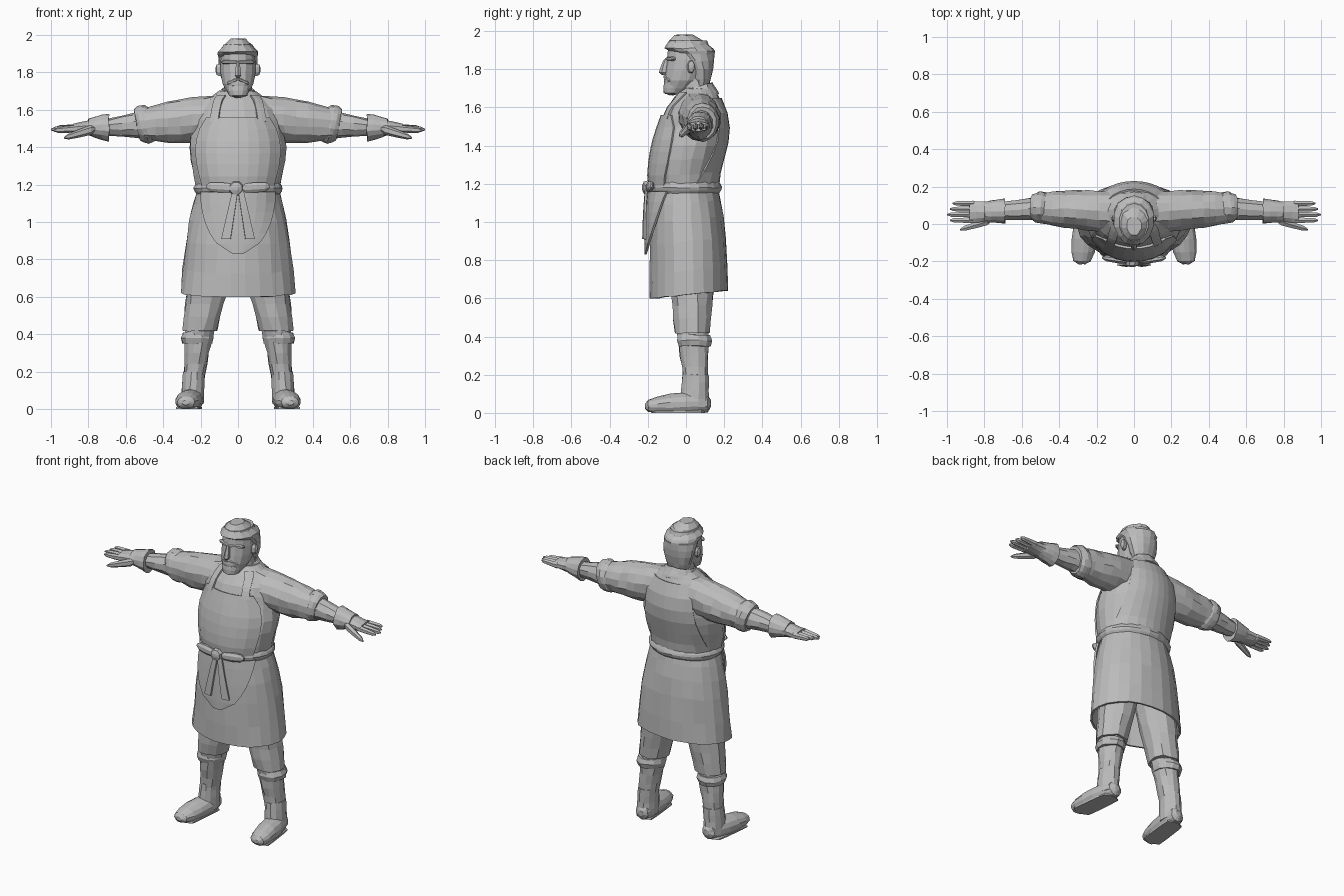
import bpy, bmesh, math, random
from mathutils import Vector

random.seed(4)
if "Cube" in bpy.data.objects:
    bpy.data.objects.remove(bpy.data.objects["Cube"])

clay = bpy.data.materials.new("plain grey")
clay.use_nodes = True
grey = (.5, .5, .5, 1)
clay.diffuse_color = grey
clay.node_tree.nodes["Principled BSDF"].inputs["Base Color"].default_value = grey


def make(name, verts, faces, mirror=False, thickness=0):
    """Turn vertices and faces into a flat shaded object."""
    mesh = bpy.data.meshes.new(name)
    mesh.from_pydata(verts, [], faces)
    bm = bmesh.new()
    bm.from_mesh(mesh)
    bmesh.ops.recalc_face_normals(bm, faces=bm.faces)
    bm.to_mesh(mesh)
    bm.free()
    mesh.materials.append(clay)
    obj = bpy.data.objects.new(name, mesh)
    bpy.context.collection.objects.link(obj)
    if thickness:
        obj.modifiers.new("thickness", "SOLIDIFY").thickness = thickness
    if mirror:
        obj.modifiers.new("mirror", "MIRROR")


def skin(name, axis, sections, sides=14, rough=0, lean=0, mirror=False, hollow=False):
    """Skin oval sections (x, y, z, radius, radius) stacked along an axis."""
    u, v = [k for k in range(3) if k != axis]
    verts, faces = [], []
    for section in sections:
        for i in range(sides):
            angle = math.tau * (i + .5) / sides
            point = Vector(section[:3])
            point[u] += section[3] * math.cos(angle)
            point[v] += section[4] * math.sin(angle)
            point[axis] += lean * (point[v] - section[v])
            point += Vector([random.uniform(-rough, rough) for _ in point])
            point.z = max(point.z, 0)
            verts.append(point)
    for start in range(0, len(verts) - sides, sides):
        for i in range(sides):
            j = (i + 1) % sides
            faces.append((start + i, start + j, start + sides + j, start + sides + i))
    if not hollow:
        faces += [range(sides), range(len(verts) - sides, len(verts))]
    make(name, verts, faces, mirror, thickness=.012 if hollow else 0)


def tube(name, start, end, start_size, end_size, bulge=0, blunt=0, steps=4, mirror=True, **style):
    """Tapered limb from start to end; blunt rounds off both ends."""
    a, b = Vector(start), Vector(end)
    axis = max(range(3), key=lambda k: abs(b[k] - a[k]))
    sections = []
    for i in range(steps + 1):
        t = i / steps
        if blunt:
            t = (1 - math.cos(math.pi * t)) / 2
        swell = bulge * math.sin(math.pi * t)
        scale = max(.3, (1 - abs(2 * t - 1) ** blunt) ** (1 / blunt)) if blunt else 1
        radii = [(p + (q - p) * t + swell) * scale for p, q in zip(start_size, end_size)]
        sections.append((*a.lerp(b, t), *radii))
    skin(name, axis, sections, mirror=mirror, **style)


def level(height, half_width, front, back):
    return (0, (front + back) / 2, height, half_width, (back - front) / 2)


def smooth(levels):
    """Ease a curve through the given levels."""
    result = []
    for i in range(len(levels) - 1):
        quad = [levels[max(i - 1, 0)], levels[i], levels[i + 1], levels[min(i + 2, len(levels) - 1)]]
        for t in (0, .5):
            result.append([b + t / 2 * (c - a + t * (2 * a - 5 * b + 4 * c - d + t * (3 * b - 3 * c + d - a)))
                           for a, b, c, d in zip(*quad)])
    return result + [list(levels[-1])]


def depth(body, x, z, side):
    """Where the surface of a body lies in y; side -1 is the front."""
    rows = sorted(body, key=lambda row: row[2])
    z = min(max(z, rows[0][2]), rows[-1][2])
    for low, high in zip(rows, rows[1:]):
        if low[2] <= z <= high[2]:
            t = (z - low[2]) / (high[2] - low[2])
            _, middle, _, wide, deep = [p + (q - p) * t for p, q in zip(low, high)]
            return middle + side * deep * math.sqrt(1 - min(abs(x / wide), .98) ** 2)


def panel(name, body, top, bottom, half_width, middle=lambda t: 0, side=-1, lift=.014, columns=8, mirror=False):
    """Cloth lying on a body, shaped by rules that run from top (t = 0) to bottom (t = 1)."""
    rows, verts, faces = 7, [], []
    for r in range(rows):
        t = r / (rows - 1)
        z = top + (bottom - top) * t
        for c in range(columns + 1):
            x = middle(t) + half_width(t) * (2 * c / columns - 1)
            verts.append((x, depth(body, x, z, side) + side * lift, z))
    row = columns + 1
    for k in range(len(verts) - row):
        if k % row < columns:
            faces.append((k, k + 1, k + row + 1, k + row))
    make(name, verts, faces, mirror, thickness=.012)


# torso and skirt
torso = smooth([
    level(height=1.1, half_width=.21, front=-.17, back=.16),
    level(height=1.25, half_width=.24, front=-.19, back=.17),
    level(height=1.4, half_width=.26, front=-.17, back=.21),
    level(height=1.5, half_width=.24, front=-.14, back=.22),
    level(height=1.6, half_width=.22, front=-.1, back=.2),
    level(height=1.7, half_width=.1, front=-.02, back=.15)])
skin("shirt_body", 2, torso, sides=20, rough=.003)
skirt = smooth([
    level(height=1.2, half_width=.21, front=-.17, back=.16),
    level(height=1.1, half_width=.24, front=-.18, back=.18),
    level(height=.9, half_width=.28, front=-.19, back=.21),
    level(height=.62, half_width=.31, front=-.19, back=.22)])
skin("apron_skirt", 2, skirt, sides=24, rough=.004, lean=.1, hollow=True)

# apron cloth
panel("apron_bib", torso, top=1.56, bottom=1.18, half_width=lambda t: .17 + .05 * math.sin(math.pi * t ** .8) + .02 * t)
panel("vest_back", torso, top=1.65, bottom=1.18, half_width=lambda t: .15 + .07 * t, side=1, lift=.01)
panel("shoulder_strap", torso, top=1.68, bottom=1.54, half_width=lambda t: .022,
      middle=lambda t: .09 + .04 * math.sqrt(t), columns=2, mirror=True)
panel("folded_front_cloth", skirt, top=1.16, bottom=.83, lift=.028,
      half_width=lambda t: .2 * math.sqrt(1.02 - t * t))

# belt, knot and hanging tails
tube("belt", (0, -.006, 1.15), (0, -.006, 1.21), (.225, .18), (.225, .18), bulge=.015, mirror=False, sides=24, rough=.002)
tube("belt_knot", (-.01, -.23, 1.18), (-.01, -.17, 1.18), (.04, .04), (.04, .04), blunt=3, mirror=False, sides=8)
tube("belt_loop", (.02, -.2, 1.18), (.17, -.18, 1.19), (.02, .03), (.02, .03), blunt=3, sides=8)
for name, slide in (("right", -.05), ("left", .05)):
    panel("belt_tail_" + name, skirt, top=1.17, bottom=.91, half_width=lambda t: .015 + .01 * t,
          middle=lambda t: slide * (.3 + t) , columns=2, lift=.042)

# neck and collar
tube("neck", (0, .06, 1.6), (0, .04, 1.78), (.09, .09), (.07, .07), mirror=False)
tube("collar", (0, .055, 1.64), (0, .06, 1.71), (.14, .12), (.085, .08), mirror=False, lean=.25, rough=.003, hollow=True)

# head and hair
skin("head", 2, smooth([
    level(height=1.67, half_width=.04, front=-.11, back=0),
    level(height=1.74, half_width=.085, front=-.115, back=.09),
    level(height=1.85, half_width=.097, front=-.1, back=.14),
    level(height=1.95, half_width=.08, front=-.09, back=.11)]))
skin("hair", 2, smooth([
    level(height=1.71, half_width=.07, front=.04, back=.12),
    level(height=1.8, half_width=.1, front=.01, back=.145),
    level(height=1.88, half_width=.105, front=-.05, back=.148),
    level(height=1.91, half_width=.107, front=-.115, back=.145),
    level(height=1.98, half_width=.04, front=-.06, back=.04)]), rough=.003)

# face
tube("nose", (0, -.115, 1.77), (0, -.1, 1.86), (.022, .035), (.01, .015), blunt=4, mirror=False, sides=6)
tube("brow", (0, -.1, 1.855), (.09, -.06, 1.855), (.015, .01), (.015, .012), blunt=4, sides=6)
tube("moustache", (0, -.112, 1.765), (.06, -.085, 1.74), (.014, .01), (.012, .01), blunt=4, sides=6)
tube("beard", (0, -.075, 1.665), (0, -.055, 1.74), (.05, .045), (.07, .06), blunt=5, mirror=False, rough=.002)
tube("ear", (.08, .02, 1.81), (.12, .03, 1.815), (.02, .035), (.02, .035), blunt=3, sides=8)

# arms
elbow, wrist, knuckles = (.5, .085, 1.52), (.74, .068, 1.505), (.88, .063, 1.5)
tube("sleeve", (.12, .065, 1.56), elbow, (.11, .12), (.08, .09), bulge=.01, steps=6, rough=.006)
tube("rolled_cuff", (.46, .088, 1.525), (.54, .088, 1.52), (.075, .09), (.07, .085), bulge=.014, lean=.2, rough=.003)
tube("forearm", elbow, wrist, (.066, .075), (.045, .04), sides=10, rough=.003)
tube("glove_cuff", (.69, .07, 1.505), (.8, .065, 1.507), (.068, .076), (.055, .045), steps=3, rough=.003)
tube("palm", wrist, knuckles, (.055, .05), (.06, .025), sides=10, rough=.002)
for k, name in enumerate(["index", "middle", "ring", "little"]):
    y = .02 + .03 * k
    tip = 1 - .015 * abs(k - 1)
    tube(name + "_finger", (.84, y, 1.5), (tip, y, 1.49 + .005 * k), (.018, .022), (.013, .014), blunt=5, sides=6)
tube("thumb", (.76, .02, 1.5), (.93, -.03, 1.45), (.025, .03), (.015, .015), blunt=4, sides=6)

# legs
hip, knee, ankle = (.135, .03, .78), (.205, .035, .42), (.235, .05, .18)
tube("trouser_leg", hip, knee, (.125, .125), (.095, .095), steps=5, sides=12, rough=.005)
tube("boot_shaft", knee, ankle, (.08, .085), (.057, .068), sides=12, rough=.004)
tube("boot_fold", (.215, .042, .41), (.218, .045, .35), (.08, .085), (.08, .085), bulge=.01, steps=2, sides=12, rough=.003)
tube("boot_ankle", (.235, .05, .2), (.245, .045, .03), (.06, .07), (.062, .08), sides=12, rough=.002)
tube("boot_foot", (.238, .13, .05), (.28, -.215, .035), (.055, .06), (.06, .04), bulge=.012, blunt=4, steps=7, rough=.002)
tube("boot_sole", (.245, .1, 0), (.275, -.18, 0), (.06, .03), (.065, .03), blunt=8, steps=6, sides=10)
